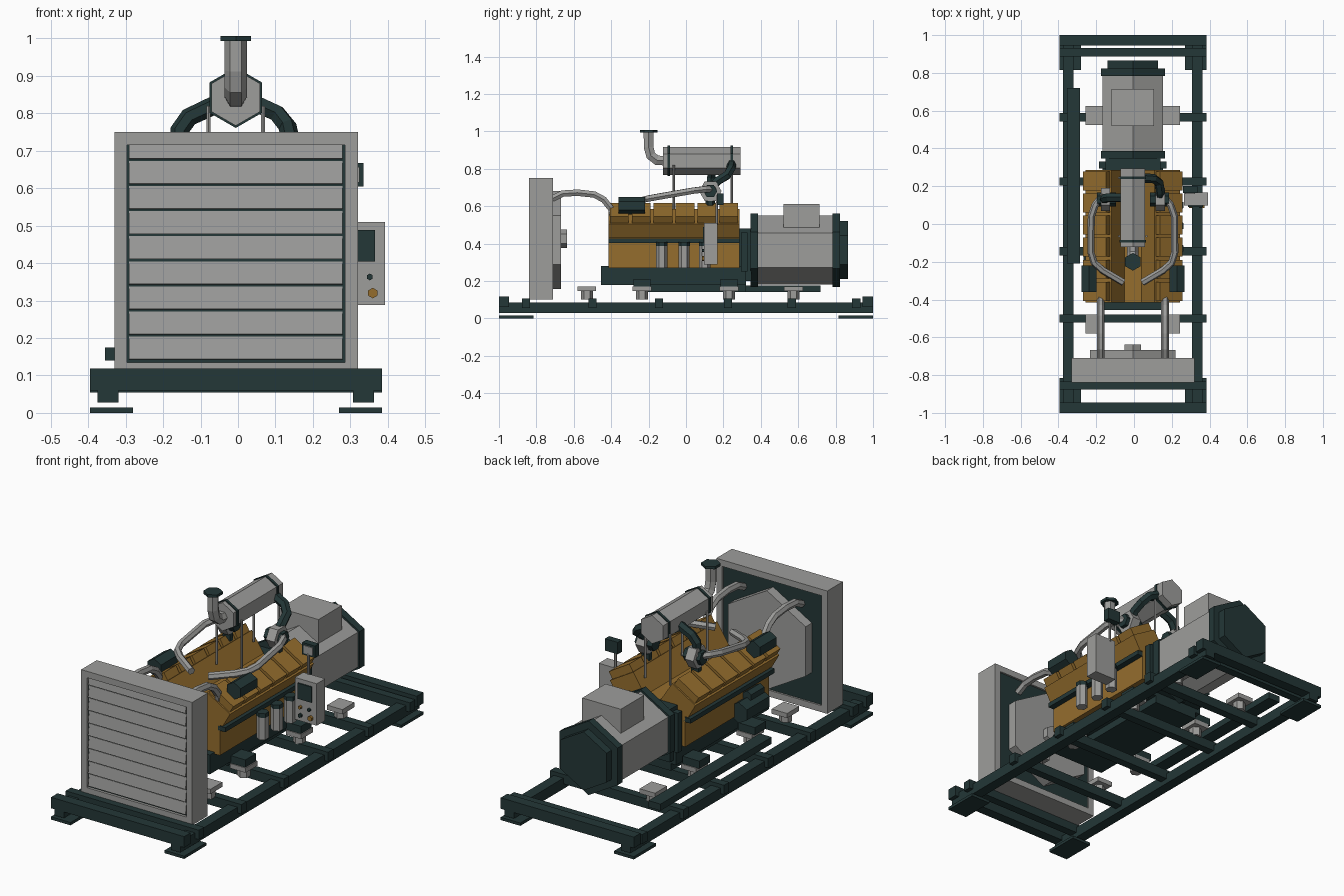
import bpy, bmesh, math
from mathutils import Matrix, Vector

if "Cube" in bpy.data.objects:
    bpy.data.objects.remove(bpy.data.objects["Cube"])

def material(name, rgb):
    m = bpy.data.materials.new(name)
    m.diffuse_color = (*rgb, 1)
    m.use_nodes = True
    m.node_tree.nodes["Principled BSDF"].inputs["Base Color"].default_value = m.diffuse_color
    return m

GREEN = material("dark green", (0.017, 0.038, 0.038))
GREY = material("light grey", (0.34, 0.34, 0.33))
GOLD = material("ochre", (0.30, 0.155, 0.027))
CX = -0.006  # centre line of the machine

def add(name, bm, mat):
    bmesh.ops.recalc_face_normals(bm, faces=bm.faces)
    me = bpy.data.meshes.new(name)
    bm.to_mesh(me)
    bm.free()
    me.materials.append(mat)
    ob = bpy.data.objects.new(name, me)
    bpy.context.collection.objects.link(ob)
    return ob

def block(name, centre, size, mat, rot=None):
    bm = bmesh.new()
    m = Matrix.Translation(centre) @ (rot or Matrix()) @ Matrix.Diagonal((*size, 1))
    bmesh.ops.create_cube(bm, size=1, matrix=m)
    return add(name, bm, mat)

def box(name, x0, x1, y0, y1, z0, z1, mat):
    return block(name, ((x0+x1)/2, (y0+y1)/2, (z0+z1)/2), (x1-x0, y1-y0, z1-z0), mat)

def hexa(name, centre, r, length, axis, mat, sides=6):
    # six-sided cylinder; corners point up when it lies along y
    rot = {'X': Matrix.Rotation(math.pi/2, 4, 'Y'),
           'Y': Matrix.Rotation(math.pi/2, 4, 'X'), 'Z': Matrix()}[axis]
    bm = bmesh.new()
    bmesh.ops.create_cone(bm, cap_ends=True, segments=sides, radius1=r, radius2=r,
                          depth=length, matrix=Matrix.Translation(centre) @ rot)
    return add(name, bm, mat)

def tube(name, pts, r, mat):
    cu = bpy.data.curves.new(name, 'CURVE')
    cu.dimensions = '3D'
    cu.bevel_depth, cu.bevel_resolution, cu.use_fill_caps = r, 1, True
    sp = cu.splines.new('POLY')
    sp.points.add(len(pts) - 1)
    for p, co in zip(sp.points, pts):
        p.co = (*co, 1)
    sp.use_smooth = False
    tmp = bpy.data.objects.new(name, cu)
    bpy.context.collection.objects.link(tmp)
    bpy.context.view_layer.update()
    me = bpy.data.meshes.new_from_object(tmp.evaluated_get(bpy.context.evaluated_depsgraph_get()))
    bpy.data.objects.remove(tmp)
    me.materials.clear()
    me.materials.append(mat)
    ob = bpy.data.objects.new(name, me)
    bpy.context.collection.objects.link(ob)

def extrude_y(name, pts, y0, y1, mat):
    bm = bmesh.new()
    f = bm.faces.new([bm.verts.new((x, y0, z)) for x, z in pts])
    g = bmesh.ops.extrude_face_region(bm, geom=[f])['geom']
    bmesh.ops.translate(bm, vec=(0, y1-y0, 0), verts=[v for v in g if isinstance(v, bmesh.types.BMVert)])
    return add(name, bm, mat)

# --- skid frame
XL, XR = -0.395, 0.385
for s in (-1, 1):
    xc = CX + s*0.341
    box("side_rail", xc-0.028, xc+0.028, -1, 1, 0.028, 0.085, GREEN)
    ya, yb = sorted((s*1.0, s*0.945))
    box("end_beam", XL, XR, ya, yb, 0.06, 0.118, GREEN)
    for e in (-1, 1):
        ya, yb = sorted((e*1.0, e*0.815))
        xa, xb = (XL, XL+0.115) if s < 0 else (XR-0.115, XR)
        box("foot_plate", xa, xb, ya, yb, 0, 0.015, GREEN)
for y in (-0.855, -0.5, -0.145, 0.225, 0.565, 0.91):
    box("cross_member", XL, XR, y-0.022, y+0.022, 0.055, 0.105, GREEN)
box("cable_tray", -0.355, -0.285, -0.21, 0.72, 0.14, 0.175, GREEN)

# --- rubber mounts and engine brackets
for s in (-1, 1):
    x = CX + s*0.205
    for y in (-0.53, -0.235, 0.23, 0.575):
        hexa("mount_post", (x, y, 0.125), 0.032, 0.05, 'Z', GREY)
        box("mount_plate", x-0.045, x+0.045, y-0.05, y+0.05, 0.145, 0.17, GREY)
    for y in (-0.235, 0.23):
        box("engine_bracket", x-0.06, x+0.04, y-0.045, y+0.045, 0.17, 0.21, GREEN)

# --- radiator
X0, X1, Y0, Y1 = -0.33, 0.32, -0.84, -0.71
box("radiator_left_wall", X0, X0+0.034, Y0, Y1, 0.1, 0.75, GREY)
box("radiator_right_wall", X1-0.034, X1, Y0, Y1, 0.1, 0.75, GREY)
box("radiator_top_wall", X0+0.034, X1-0.034, Y0, Y1, 0.716, 0.75, GREY)
box("radiator_bottom_wall", X0+0.034, X1-0.034, Y0, Y1, 0.1, 0.134, GREY)
box("radiator_core", X0+0.034, X1-0.034, -0.826, -0.72, 0.134, 0.716, GREEN)
for i in range(9):
    block("louvre", (CX, -0.83, 0.145+0.067*(i+0.42)), (0.57, 0.007, 0.061), GREY,
          Matrix.Rotation(math.radians(-8), 4, 'X'))
hexa("fan_shroud", (CX, -0.695, 0.42), 0.262, 0.055, 'Y', GREY)
hexa("fan_hub", (CX, -0.655, 0.425), 0.05, 0.035, 'Y', GREY)

# --- alternator
AZ = 0.365
hexa("alternator_body", (CX, 0.585, AZ), 0.185, 0.47, 'Y', GREY)
for y in (0.366, 0.803):
    hexa("alternator_band", (CX, y, AZ), 0.196, 0.04, 'Y', GREEN)
hexa("alternator_end_cap", (CX, 0.843, AZ), 0.155, 0.045, 'Y', GREEN)
box("terminal_box", CX-0.113, CX+0.113, 0.52, 0.715, 0.48, 0.612, GREY)
box("flywheel_housing", CX-0.145, CX+0.145, 0.28, 0.35, 0.2, 0.48, GREEN)
box("coupling_flange", CX-0.178, CX+0.178, 0.295, 0.33, 0.25, 0.46, GREEN)

# --- engine block with V banks
EY0, EY1 = -0.415, 0.287
half = [(0.19, 0.27), (0.19, 0.43), (0.207, 0.43), (0.25, 0.505), (0.114, 0.585), (0.045, 0.48)]
prof = [(CX+x, z) for x, z in half] + [(CX-x, z) for x, z in reversed(half)]
extrude_y("engine_block", prof, EY0, EY1, GOLD)
box("oil_sump", CX-0.16, CX+0.16, -0.455, 0.32, 0.178, 0.28, GREEN)
box("sump_base", CX-0.13, CX+0.13, -0.26, 0.32, 0.14, 0.18, GREEN)
tilt = math.radians(31)
pitch = (EY1-EY0)/6
for s in (-1, 1):
    n = Vector((s*math.sin(tilt), 0, math.cos(tilt)))
    rot = Matrix.Rotation(s*tilt, 4, 'Y')
    for i in range(6):
        y = EY0 + pitch*(i+0.5)
        c = Vector((CX + s*0.203, y, 0.581)) - n*0.028
        block("rocker_cover", c, (0.14, pitch-0.017, 0.056), GOLD, rot)
    xa, xb = sorted((CX+s*0.18, CX+s*0.222))
    box("side_gallery", xa, xb, EY0, EY1, 0.402, 0.426, GREEN)

    # air cleaner, turbo, intake pipe and coolant hose on each side
    hexa("air_cleaner", (CX+s*0.233, -0.29, 0.602), 0.046, 0.14, 'Y', GREEN)
    hexa("turbo_housing", (CX+s*0.145, 0.13, 0.68), 0.06, 0.05, 'X', GREY)
    hexa("turbo_core", (CX+s*0.14, 0.13, 0.68), 0.037, 0.1, 'X', GREEN)
    hexa("turbo_pedestal", (CX+s*0.145, 0.13, 0.6), 0.025, 0.1, 'Z', GREEN)
    tube("intake_pipe", [(CX+s*x, y, z) for x, y, z in (
        (0.16, 0.15, 0.69), (0.20, 0.1, 0.69), (0.22, 0.04, 0.683), (0.222, -0.15, 0.65),
        (0.205, -0.205, 0.64), (0.16, -0.245, 0.63), (0.05, -0.31, 0.612))], 0.019, GREY)
    tube("coolant_hose", [(CX+s*0.17, y, z) for y, z in (
        (-0.715, 0.64), (-0.66, 0.667), (-0.58, 0.672), (-0.49, 0.662), (-0.44, 0.635),
        (-0.4, 0.585), (-0.385, 0.53))], 0.02, GREY)
    for y in (-0.065, 0.245):
        hexa("silencer_strut", (CX+s*0.073, y, 0.685), 0.006, 0.27, 'Z', GREY)

# --- exhaust
tube("left_exhaust_pipe", [(CX-0.15, 0.13, 0.7), (CX-0.15, 0.135, 0.755), (CX-0.125, 0.14, 0.79),
                           (CX-0.04, 0.14, 0.83)], 0.025, GREEN)
tube("right_exhaust_pipe", [(CX+0.14, 0.13, 0.69), (CX+0.145, 0.17, 0.735), (CX+0.138, 0.22, 0.765),
                            (CX+0.11, 0.24, 0.8), (CX+0.04, 0.245, 0.832)], 0.025, GREEN)
hexa("silencer", (CX, 0.085, 0.842), 0.075, 0.415, 'Y', GREY)
for y in (-0.092, 0.245):
    hexa("silencer_band", (CX, y, 0.842), 0.081, 0.014, 'Y', GREEN)
tube("exhaust_stack", [(CX, -0.1, 0.843), (CX, -0.155, 0.845), (CX, -0.188, 0.87),
                       (CX, -0.2, 0.915), (CX, -0.2, 0.995)], 0.03, GREY)
hexa("rain_cap", (CX, -0.2, 1.0), 0.047, 0.014, 'Z', GREEN)

# --- right side: filters, control box, display
for y in (-0.13, -0.01, 0.1):
    hexa("oil_filter", (0.235, y, 0.33), 0.03, 0.12, 'Z', GREY)
    hexa("filter_cap", (0.235, y, 0.398), 0.031, 0.022, 'Z', GREEN)
box("control_box", 0.265, 0.393, 0.097, 0.168, 0.288, 0.51, GREY)
box("control_screen", 0.285, 0.366, 0.09, 0.098, 0.405, 0.488, GREEN)
for x, z, r, m in ((0.352, 0.363, 0.009, GREEN), (0.36, 0.32, 0.014, GOLD),
                   (0.30, 0.363, 0.009, GOLD), (0.30, 0.32, 0.011, GREEN)):
    hexa("control_knob", (x, 0.092, z), r, 0.014, 'Y', m)
hexa("display_post", (0.298, 0.165, 0.56), 0.007, 0.12, 'Z', GREY)
box("display_housing", 0.26, 0.335, 0.165, 0.2, 0.605, 0.668, GREEN)
box("display_panel", 0.271, 0.324, 0.16, 0.166, 0.616, 0.657, GREY)

# --- left side: starter motor
hexa("starter_motor", (CX-0.215, -0.22, 0.3), 0.055, 0.19, 'Y', GREEN)
hexa("starter_solenoid", (CX-0.215, -0.25, 0.36), 0.028, 0.11, 'Y', GREEN)
